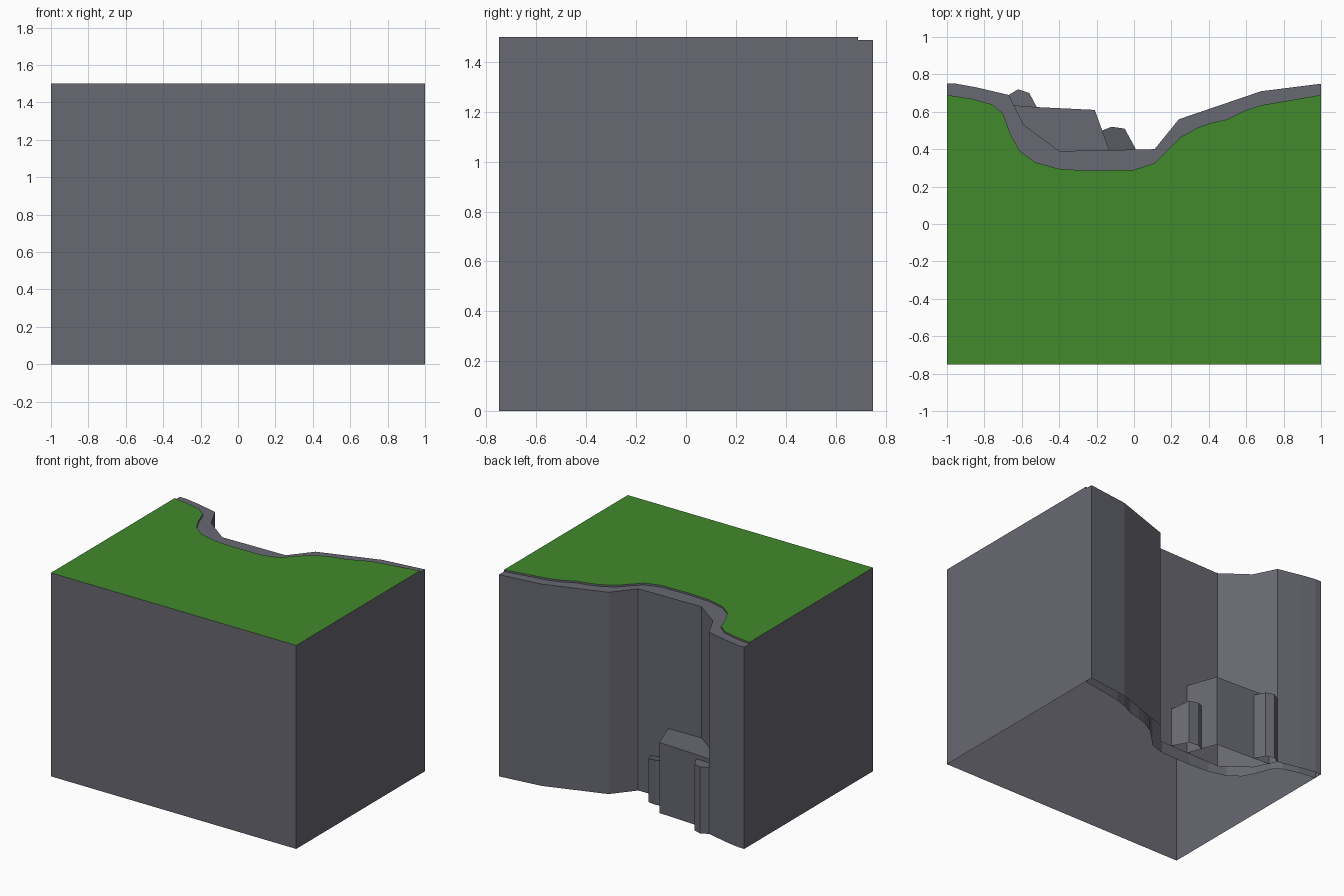
import bpy
import bmesh

if "Cube" in bpy.data.objects:
    bpy.data.objects.remove(bpy.data.objects["Cube"])

TOP, LEDGE = 1.5, 1.487


def make_material(name, color):
    material = bpy.data.materials.new(name)
    material.diffuse_color = (*color, 1)
    material.use_nodes = True
    material.node_tree.nodes["Principled BSDF"].inputs["Base Color"].default_value = material.diffuse_color
    return material


rock = make_material("rock_grey", (0.138, 0.138, 0.168))
green = make_material("grass_green", (0.055, 0.255, 0.026))


def finish(name, bm, material):
    mesh = bpy.data.meshes.new(name)
    bm.to_mesh(mesh)
    bm.free()
    obj = bpy.data.objects.new(name, mesh)
    bpy.context.collection.objects.link(obj)
    mesh.materials.append(material)
    return obj


def prism(name, points, walls, cap=True):
    """Upright open-bottomed shell: points are (x, y, top z) counter-clockwise,
    walls lists the start index of every outline edge that gets a wall."""
    bm = bmesh.new()
    top = [bm.verts.new(p) for p in points]
    low = [bm.verts.new((p[0], p[1], 0)) for p in points]
    n = len(points)
    for i in walls:
        j = (i + 1) % n
        bm.faces.new((low[i], low[j], top[j], top[i]))
    if cap:
        bm.faces.new(top)
    loose = [v for v in bm.verts if not v.link_faces]
    bmesh.ops.delete(bm, geom=loose, context='VERTS')
    return finish(name, bm, rock)


def at(line, z):
    return [(x, y, z) for x, y in line]


# Plan lines, left to right
grass_line = [(-1, .69), (-.87, .67), (-.76, .64), (-.70, .59), (-.66, .48),
              (-.61, .39), (-.53, .33), (-.40, .295), (-.24, .285), (0, .29),
              (.11, .325), (.25, .465), (.34, .515), (.41, .54), (.50, .56),
              (.59, .605), (.68, .635), (1, .69)]
cliff_line = [(-1, .75), (-.95, .75), (-.84, .73), (-.67, .69), (-.59, .53),
              (-.40, .39), (.11, .40), (.24, .56), (.68, .71), (1, .75)]

# Ground block behind the cliff
block = [(-1, -.75), (1, -.75)] + grass_line[::-1]
prism("ground_block", at(block, TOP), range(len(block)), cap=False)

# Grass surface
bm = bmesh.new()
bm.faces.new([bm.verts.new(p) for p in at(block, TOP)])
finish("grass_top", bm, green)

# Cliff face with the narrow ledge below the grass
strip = grass_line + cliff_line[::-1]
prism("cliff_face", at(strip, LEDGE), range(len(grass_line) - 1, len(strip)))

# Boulders leaning on the cliff foot
boulders = {
    "large_boulder": [(-.13, .39, .52), (-.21, .61, .52), (-.52, .625, .52),
                      (-.65, .635, .52), (-.59, .53, .52), (-.40, .39, .52)],
    "right_boulder": [(.01, .40, .285), (-.05, .51, .32), (-.12, .52, .33),
                      (-.17, .50, .33), (-.13, .39, .30)],
    "left_boulder": [(-.52, .625, .49), (-.56, .70, .49), (-.62, .72, .49),
                     (-.67, .69, .49), (-.65, .635, .49)],
}
for name, points in boulders.items():
    prism(name, points, range(3))
